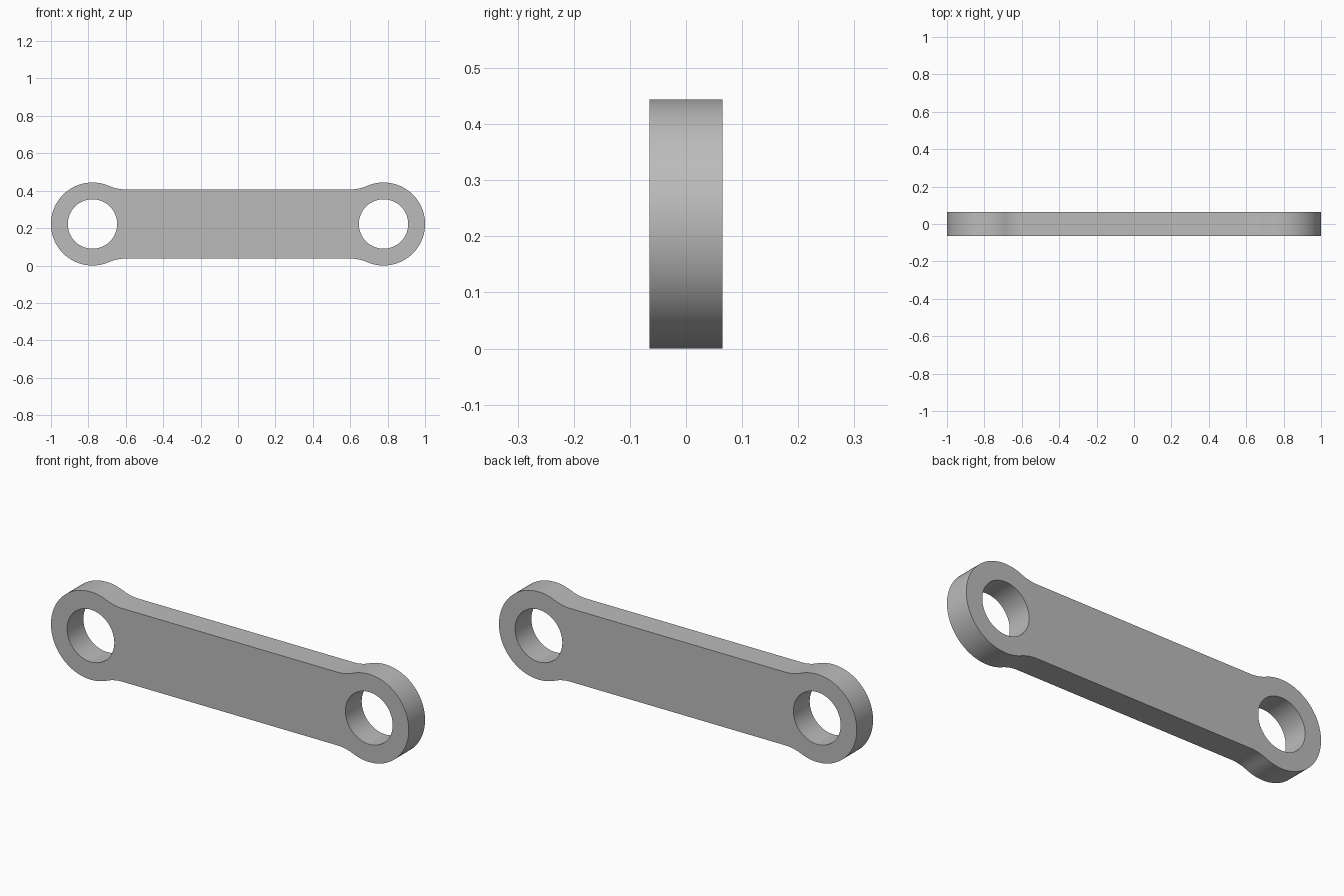
import bpy, bmesh
from math import sin, cos, pi, sqrt, atan2, radians
from mathutils import Matrix

cube = bpy.data.objects.get("Cube")
if cube:
    bpy.data.objects.remove(cube, do_unlink=True)

EYE_X, EYE_R, HOLE_R = 0.778, 0.222, 0.132   # end eyes and their holes
BAR_HALF, FILLET_R, DEPTH = 0.185, 0.222, 0.13


def arc(cx, cy, r, start, end, steps):
    return [(cx + r * cos(start + (end - start) * i / steps),
             cy + r * sin(start + (end - start) * i / steps)) for i in range(steps + 1)]


# Right upper quarter of the outline: fillet off the bar, then the eye
fillet_y = BAR_HALF + FILLET_R
fillet_x = EYE_X - sqrt((EYE_R + FILLET_R) ** 2 - fillet_y ** 2)
join = atan2(fillet_y, fillet_x - EYE_X)
quarter = arc(fillet_x, fillet_y, FILLET_R, -pi / 2, join - pi, 16)
quarter += arc(EYE_X, 0, EYE_R, join, 0, 48)[1:]

# Mirror the quarter into a closed outline
right = quarter + [(x, -y) for x, y in reversed(quarter[:-1])]
outline = right + [(-x, y) for x, y in reversed(right)]
holes = [arc(side * EYE_X, 0, HOLE_R, 0, 2 * pi, 80)[:-1] for side in (-1, 1)]

# Filled, extruded profile
curve = bpy.data.curves.new("link_profile", "CURVE")
curve.dimensions = "2D"
curve.fill_mode = "BOTH"
curve.extrude = DEPTH / 2
for loop in [outline] + holes:
    spline = curve.splines.new("POLY")
    spline.points.add(len(loop) - 1)
    for point, (x, y) in zip(spline.points, loop):
        point.co = (x, y, 0, 1)
    spline.use_cyclic_u = True

link = bpy.data.objects.new("connecting_link", curve)
bpy.context.collection.objects.link(link)
bpy.ops.object.select_all(action="DESELECT")
link.select_set(True)
bpy.context.view_layer.objects.active = link
bpy.ops.object.convert(target="MESH")
link = bpy.context.object

# Weld, stand upright on the ground
bm = bmesh.new()
bm.from_mesh(link.data)
bmesh.ops.remove_doubles(bm, verts=bm.verts, dist=0.0001)
bm.transform(Matrix.Translation((0, 0, EYE_R)) @ Matrix.Rotation(pi / 2, 4, "X"))
bmesh.ops.recalc_face_normals(bm, faces=bm.faces)
bm.to_mesh(link.data)
bm.free()
bpy.ops.object.shade_smooth_by_angle(angle=radians(30))

# Plain grey metal
grey = bpy.data.materials.new("plain_grey")
grey.use_nodes = True
colour = (0.5, 0.5, 0.5, 1)
grey.diffuse_color = colour
grey.node_tree.nodes["Principled BSDF"].inputs["Base Color"].default_value = colour
link.data.materials.clear()
link.data.materials.append(grey)
